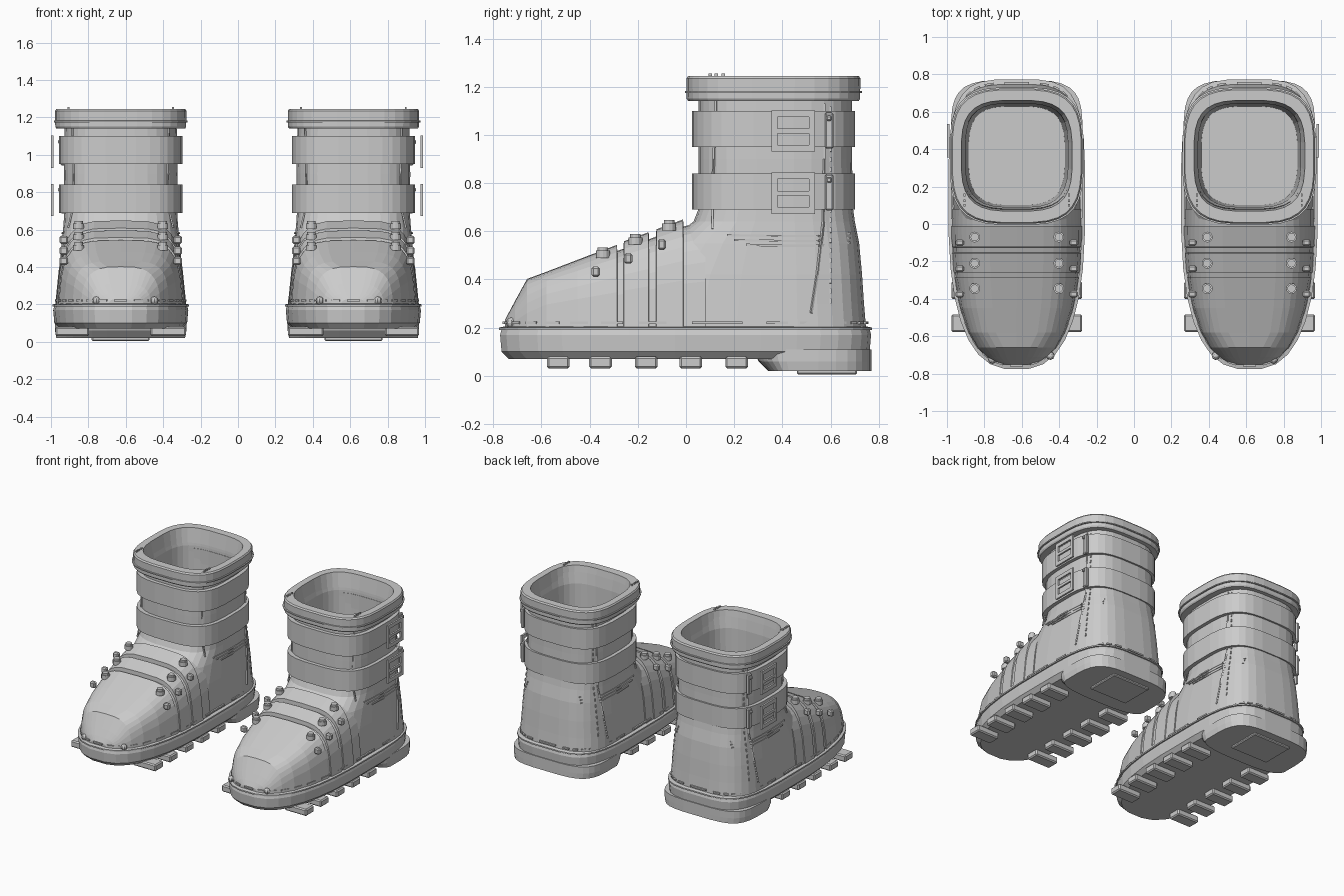
import bpy, bmesh, math
from mathutils import Vector, Matrix

if "Cube" in bpy.data.objects:
    bpy.data.objects.remove(bpy.data.objects["Cube"])

CENTRE_R, CENTRE_L = 0.617, -0.627


def finish(name, bm):
    """Make the right-hand part and its mirrored left-hand twin."""
    bmesh.ops.recalc_face_normals(bm, faces=bm.faces)
    for side, sx, cx in (("right", 1, CENTRE_R), ("left", -1, CENTRE_L)):
        me = bpy.data.meshes.new(f"{name}_{side}")
        bm.to_mesh(me)
        me.transform(Matrix.Diagonal((sx, 1, 1, 1)))
        if sx < 0:
            me.flip_normals()
        ob = bpy.data.objects.new(f"{name}_{side}", me)
        ob.location.x = cx
        bpy.context.collection.objects.link(ob)
    bm.free()


def spow(v, p):
    return math.copysign(abs(v) ** p, v)


def ring(z, yf, yb, w, mid=None, nf=3.3, nb=3.3, count=32):
    """Rounded-square outline, with separate front and back halves."""
    mid = (yf + yb) / 2 if mid is None else mid
    pts = []
    for i in range(count):
        a = 2 * math.pi * (i + 0.5) / count
        c, s = math.cos(a), math.sin(a)
        n, d = (nb, yb - mid) if s > 0 else (nf, mid - yf)
        pts.append(Vector((w * spow(c, 2 / n), mid + d * spow(s, 2 / n), z)))
    return pts


def sole_ring(z, inset):
    return ring(z, -0.775 + inset, 0.77 - inset, 0.362 - inset, 0.1, 2.6, 4)


def loft(bm, rings, closed=True, cap=True, loop=False):
    rows = [[bm.verts.new(p) for p in r] for r in rings]
    n = len(rows[0])
    pairs = list(zip(rows, rows[1:])) + ([(rows[-1], rows[0])] if loop else [])
    for a, b in pairs:
        for i in range(n if closed else n - 1):
            j = (i + 1) % n
            bm.faces.new((a[i], a[j], b[j], b[i]))
    if cap and not loop:
        bm.faces.new(rows[0])
        bm.faces.new(rows[-1])


def box(bm, lo, hi, bevel=0):
    lo, hi = Vector(lo), Vector(hi)
    m = Matrix.Translation((lo + hi) / 2) @ Matrix.Diagonal((*(hi - lo), 1))
    vs = bmesh.ops.create_cube(bm, size=1, matrix=m)["verts"]
    if bevel:
        es = list({e for v in vs for e in v.link_edges})
        bmesh.ops.bevel(bm, geom=es, offset=bevel, segments=1, affect='EDGES')


def bar(bm, p, q, t):
    """Thin square bar between two points."""
    d = q - p
    m = Matrix.Translation((p + q) / 2) @ d.to_track_quat('Z', 'Y').to_matrix().to_4x4()
    bmesh.ops.create_cube(bm, size=1, matrix=m @ Matrix.Diagonal((t, t, d.length, 1)))


def lerp_table(table, v):
    for a, b in zip(table, table[1:]):
        if v <= b[0]:
            k = max(0, (v - a[0]) / (b[0] - a[0]))
            return [p + (q - p) * k for p, q in zip(a[1:], b[1:])]
    return table[-1][1:]


# Sole, with chamfered lower edge
bm = bmesh.new()
loft(bm, [sole_ring(z, i) for z, i in
          ((0.07, 0.035), (0.1, 0.006), (0.17, 0.0), (0.2, 0.008), (0.205, 0.04))])
finish("sole", bm)

# Welt cord around the top of the sole
bm = bmesh.new()
loft(bm, [sole_ring(z, i) for z, i in
          ((0.188, 0.02), (0.19, -0.004), (0.2, -0.004), (0.205, 0.02))], loop=True)
finish("welt", bm)

# Welt stitching
bm = bmesh.new()
pts = sole_ring(0.22, 0.016)
for i in range(len(pts)):
    p, q = pts[i], pts[(i + 1) % len(pts)]
    bar(bm, p.lerp(q, 0.2), p.lerp(q, 0.8), 0.011)
finish("welt_stitches", bm)

# Heel block with sloped front
bm = bmesh.new()
loft(bm, [ring(z, yf, 0.77, w, 0.45, 3, 4) for z, yf, w in
          ((0.02, 0.34, 0.345), (0.06, 0.3, 0.352), (0.11, 0.28, 0.352))])
finish("heel", bm)

# Tread lugs and heel plate
bm = bmesh.new()
for y in (-0.53, -0.355, -0.165, 0.02, 0.21):
    for x0, x1 in ((0.17, 0.35), (-0.35, -0.16)):
        box(bm, (x0, y - 0.047, 0.03), (x1, y + 0.047, 0.08), 0.008)
box(bm, (-0.155, 0.46, 0.005), (0.155, 0.71, 0.04), 0.006)
finish("tread_lugs", bm)

# Foot: arched sections, stepped into toe cap and two instep straps
TOP = [(-0.752, 0.23), (-0.71, 0.3), (-0.66, 0.38), (-0.28, 0.52), (0.05, 0.642)]


def foot_section(y, lift):
    h = lerp_table(TOP, y)[0] + lift
    t = max(0, (0.1 - y) / 0.857)
    w = 0.347 * max(0.0, 1 - t ** 2.6) ** (1 / 2.6) + lift * 0.2
    n = 3.2 if y < -0.6 else 4.2
    out = []
    for i in range(17):
        a = math.pi * i / 16
        z = 0.18 + (h - 0.18) * spow(max(0, math.sin(a)), 2 / n)
        x = w * spow(math.cos(a), 2 / n) * (1 - 0.25 * (z - 0.18))
        out.append(Vector((x, y, z)))
    return out


bm = bmesh.new()
loft(bm, [foot_section(y, l) for y, l in
          ((-0.752, 0), (-0.735, 0.005), (-0.71, 0.01), (-0.66, 0.022), (-0.58, 0.022),
           (-0.45, 0.024), (-0.287, 0.026), (-0.285, 0), (-0.26, 0), (-0.258, 0.03),
           (-0.155, 0.03), (-0.153, 0), (-0.125, 0), (-0.123, 0.03), (-0.012, 0.03),
           (-0.01, 0), (0.08, 0))])
finish("foot", bm)

# Shaft: outside wall, then down the inside to the insole
SHAFT = [(0.18, -0.3, 0.75, 0.345), (0.3, -0.25, 0.74, 0.336), (0.42, -0.2, 0.732, 0.327),
         (0.55, -0.09, 0.72, 0.314), (0.64, 0.03, 0.702, 0.306), (0.69, 0.05, 0.695, 0.303),
         (0.9, 0.05, 0.69, 0.305), (1.16, 0.05, 0.69, 0.3)]
INNER = [(1.2, 0.08, 0.655, 0.292), (1.12, 0.09, 0.648, 0.275), (0.3, 0.1, 0.63, 0.258)]
bm = bmesh.new()
loft(bm, [ring(z, f, b, w, 0.37) for z, f, b, w in SHAFT + INNER])
finish("shaft", bm)

# Padded collar, collar cord and two wide straps
for name, prof in (
    ("collar", ((1.14, 0.345), (1.15, 0.351), (1.235, 0.352), (1.245, 0.345),
                (1.245, 0.297), (1.14, 0.28))),
    ("collar_cord", ((1.172, 0.345), (1.174, 0.359), (1.182, 0.359), (1.184, 0.345))),
    ("lower_strap", ((0.69, 0.28), (0.69, 0.33), (0.84, 0.33), (0.84, 0.28))),
    ("upper_strap", ((0.95, 0.28), (0.95, 0.33), (1.1, 0.33), (1.1, 0.28)))):
    bm = bmesh.new()
    loft(bm, [ring(z, 0.365 - w - 0.012 * (w > 0.3), 0.365 + w + 0.008 * (w > 0.3), w)
              for z, w in prof], loop=True)
    finish(name, bm)

# Buckles: window frames with a crossbar, beside strap keepers
bm = bmesh.new()
for z0 in (0.672, 0.93):
    z1, x0, x1 = z0 + 0.172, 0.36, 0.373
    for y in (0.355, 0.51):
        box(bm, (x0, y, z0), (x1, y + 0.025, z1))
    for z in (z0, z0 + 0.076, z1 - 0.028):
        box(bm, (x0, 0.38, z), (x1, 0.51, z + (0.02 if z0 < z < z1 - 0.03 else 0.028)))
finish("buckles", bm)
bm = bmesh.new()
for z in (0.762, 1.018):
    box(bm, (0.295, 0.577, z - 0.075), (0.322, 0.612, z + 0.075), 0.006)
    box(bm, (0.315, 0.583, z + 0.04), (0.335, 0.605, z + 0.062), 0.005)
finish("strap_keepers", bm)


def on_shaft(y, z, side=1, out=0.002):
    f, b, w = lerp_table(SHAFT, z)
    t = (y - 0.37) / (b - 0.37 if y > 0.37 else 0.37 - f)
    return Vector((side * (w * (1 - min(1, abs(t)) ** 3.3) ** (1 / 3.3) + out), y, z))


# Side seams, ankle creases and dashed heel stitching
bm = bmesh.new()
SEAMS = [[(0.11, 0.61), (0.11, 0.75), (0.115, 0.9), (0.125, 1.14)],
         [(0.52, 0.26), (0.545, 0.42), (0.56, 0.55), (0.57, 0.64), (0.575, 0.9), (0.575, 1.13)]]
SEAMS += [[(y0, z + 0.004), (0.37, z), (0.55, z), (0.68, z + 0.012)]
          for y0, z in ((0.17, 0.58), (0.2, 0.56), (0.25, 0.54))]
for side in (1, -1):
    for path in SEAMS:
        p = [on_shaft(y, z, side) for y, z in path]
        for a, b in zip(p, p[1:]):
            bar(bm, a, b, 0.009)
    for i in range(20):
        z = 0.3 + i * 0.042
        bar(bm, on_shaft(0.6, z, side), on_shaft(0.6, z + 0.02, side), 0.008)
finish("shaft_seams", bm)

# Instep eyelets, side studs and toe studs
bm = bmesh.new()
for y, z in ((-0.345, 0.515), (-0.21, 0.57), (-0.07, 0.628)):
    for s in (1, -1):
        for r, dz, d in ((0.029, -0.006, 0.03), (0.022, 0.016, 0.014)):
            bmesh.ops.create_cone(bm, cap_ends=True, segments=12, radius1=r, radius2=r,
                                  depth=d, matrix=Matrix.Translation((s * 0.225, y, z + dz - 0.005)))
        x = s * 0.305
        zs = z - 0.083
        box(bm, (x - 0.022, y - 0.047, zs - 0.022), (x + 0.022, y - 0.013, zs + 0.022), 0.008)
for x in (-0.18, 0.13):
    bmesh.ops.create_uvsphere(bm, u_segments=8, v_segments=6, radius=0.022,
                              matrix=Matrix.Translation((x, -0.725 if x > 0 else -0.705, 0.22)))
finish("studs", bm)

# Small stitches on the collar rim
bm = bmesh.new()
for s in (1, -1):
    for y in (0.1, 0.125, 0.155):
        box(bm, (s * 0.28 - 0.005, y - 0.007, 1.24), (s * 0.28 + 0.005, y + 0.007, 1.255))
finish("collar_stitches", bm)
